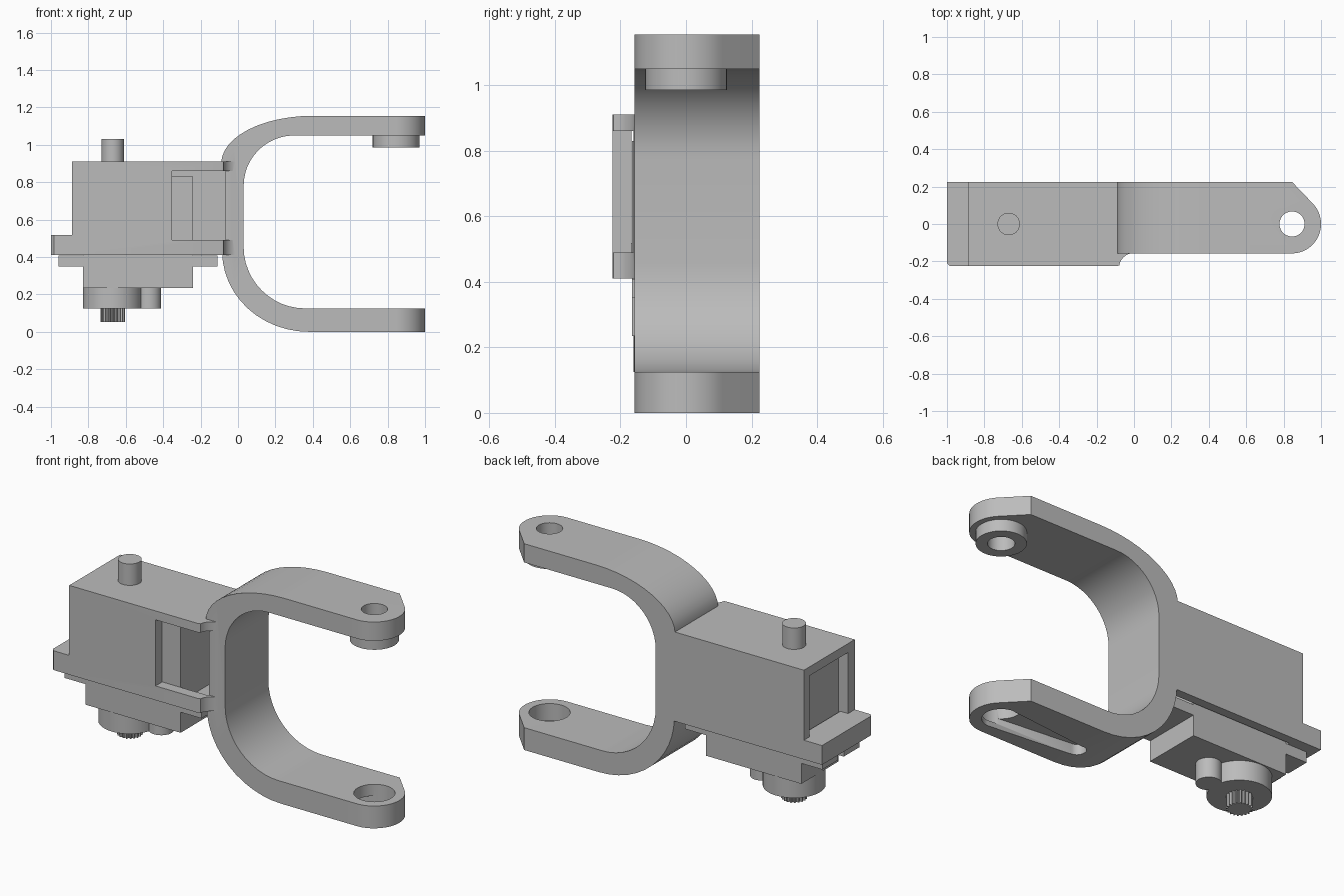
import bpy, bmesh
from math import cos, sin, pi, radians, acos
from mathutils import Vector

cube = bpy.data.objects.get("Cube")
if cube:
    bpy.data.objects.remove(cube)

grey = bpy.data.materials.new("light grey plastic")
grey.use_nodes = True
grey.diffuse_color = (0.5, 0.5, 0.5, 1)
grey.node_tree.nodes["Principled BSDF"].inputs["Base Color"].default_value = (0.5, 0.5, 0.5, 1)


def prism(name, points, low, high, axis="z"):
    """Extrude a flat outline along z (xy outline) or along y (xz outline)."""
    bm = bmesh.new()
    place = (lambda a, b: (a, b, low)) if axis == "z" else (lambda a, b: (a, low, b))
    step = Vector((0, 0, high - low)) if axis == "z" else Vector((0, high - low, 0))
    face = bm.faces.new([bm.verts.new(place(a, b)) for a, b in points])
    grown = bmesh.ops.extrude_face_region(bm, geom=[face])["geom"]
    bmesh.ops.translate(bm, vec=step, verts=[v for v in grown if isinstance(v, bmesh.types.BMVert)])
    bmesh.ops.recalc_face_normals(bm, faces=bm.faces)
    mesh = bpy.data.meshes.new(name)
    bm.to_mesh(mesh)
    bm.free()
    mesh.materials.append(grey)
    obj = bpy.data.objects.new(name, mesh)
    bpy.context.collection.objects.link(obj)
    return obj


def arc(cx, cy, rx, ry, start, end, steps=12):
    angles = [radians(start + (end - start) * i / steps) for i in range(steps + 1)]
    return [(cx + rx * cos(t), cy + ry * sin(t)) for t in angles]


def box(name, x0, x1, y0, y1, z0, z1):
    return prism(name, [(x0, y0), (x1, y0), (x1, y1), (x0, y1)], z0, z1)


def disc(name, x, r, z0, z1):
    return prism(name, arc(x, 0, r, r, 0, 360, 40)[:-1], z0, z1)


def combine(target, other, operation):
    """Apply a boolean and discard the helper."""
    mod = target.modifiers.new("combine", "BOOLEAN")
    mod.operation, mod.object, mod.solver = operation, other, "EXACT"
    bpy.ops.object.select_all(action="DESELECT")
    bpy.context.view_layer.objects.active = target
    target.select_set(True)
    bpy.ops.object.modifier_apply(modifier=mod.name)
    bpy.data.objects.remove(other)


EAR, SHAFT = 0.845, -0.67
BACK, FRONT = 0.225, -0.157

# C-shaped bracket arms
profile = [(1.1, 1.155)] + arc(0.40, 0.90, 0.49, 0.255, 90, 180)
profile += [(-0.065, 0.86), (-0.065, 0.49)] + arc(0.38, 0.43, 0.465, 0.43, 180, 270)
profile += [(1.1, 0), (1.1, 0.125)] + arc(0.36, 0.455, 0.33, 0.33, 270, 180)
profile += arc(0.30, 0.78, 0.27, 0.27, 180, 90) + [(1.1, 1.05)]
bracket = prism("bracket", profile, FRONT, BACK, "y")

# Rounded ears with one slanted corner
ear_plan = [(-0.3, FRONT)] + arc(EAR, 0, 0.155, 0.157, -90, 45, 24)
ear_plan += [(EAR, BACK), (EAR, 0.4), (-0.3, 0.4)]
combine(bracket, prism("ear_outline", ear_plan, -0.5, 1.5), "INTERSECT")

# Motor case with mounting flange
case_plan = [(-1, BACK), (-1, -0.21), (-0.985, -BACK), (-0.09, -BACK)]
case_plan += arc(0, -0.235, 0.08, 0.08, 170, 100, 6) + [(0, BACK)]
case = prism("case", case_plan, 0.41, 0.91)
for cutter in (
    box("flange_step", -1.2, -0.888, -1, 1, 0.518, 1.2),
    box("cavity", -0.84, -0.067, -0.166, 0.175, 0.3, 0.86),
    box("end_opening", -0.95, -0.80, -0.166, 0.175, 0.518, 0.86),
    box("front_window", -0.353, 0.1, -0.4, -0.16, 0.49, 0.86),
):
    combine(case, cutter, "DIFFERENCE")
combine(bracket, case, "UNION")

# Upper ear boss and hole
combine(bracket, disc("boss", EAR, 0.125, 0.985, 1.08), "UNION")
combine(bracket, disc("upper_hole", EAR, 0.067, 0.9, 1.3), "DIFFERENCE")

# Lower ear hole and tapered slot underneath
combine(bracket, disc("lower_hole", EAR, 0.105, 0.03, 0.3), "DIFFERENCE")
tilt = 90 - math_tilt if (math_tilt := 90 - acos(0.05 / 0.485) * 180 / pi) else 90
slot = arc(EAR, 0, 0.095, 0.095, -tilt, tilt, 20) + arc(0.36, 0, 0.045, 0.045, tilt, 360 - tilt, 14)
combine(bracket, prism("arm_slot", slot, -0.1, 0.06), "DIFFERENCE")

# Motor body, mounting ears and gearbox
motor = box("motor_body", -0.83, -0.24, -0.165, 0.165, 0.235, 0.83)
plate = box("motor_plate", -0.96, -0.11, -0.165, 0.165, 0.35, 0.409)
for x in (-0.955, -0.115):
    combine(plate, box("screw_slot", x - 0.045, x + 0.045, -0.025, 0.025, 0.2, 0.5), "DIFFERENCE")
gearbox = disc("gearbox", SHAFT, 0.16, 0.125, 0.24)
combine(gearbox, disc("idler_housing", -0.475, 0.064, 0.125, 0.24), "UNION")

# Toothed output shaft
teeth = 20
outline = []
for i in range(teeth * 4):
    radius = 0.066 if i % 4 < 2 else 0.056
    angle = 2 * pi * i / (teeth * 4)
    outline.append((SHAFT + radius * cos(angle), radius * sin(angle)))
shaft = prism("output_shaft", outline, 0.053, 0.13)

# Pivot pin on top
pin = disc("pivot_pin", SHAFT, 0.06, 0.90, 1.03)

bpy.ops.object.select_all(action="DESELECT")
for obj in (bracket, motor, plate, gearbox, shaft, pin):
    obj.select_set(True)
bpy.context.view_layer.objects.active = bracket
bpy.ops.object.shade_smooth_by_angle(angle=radians(28))
